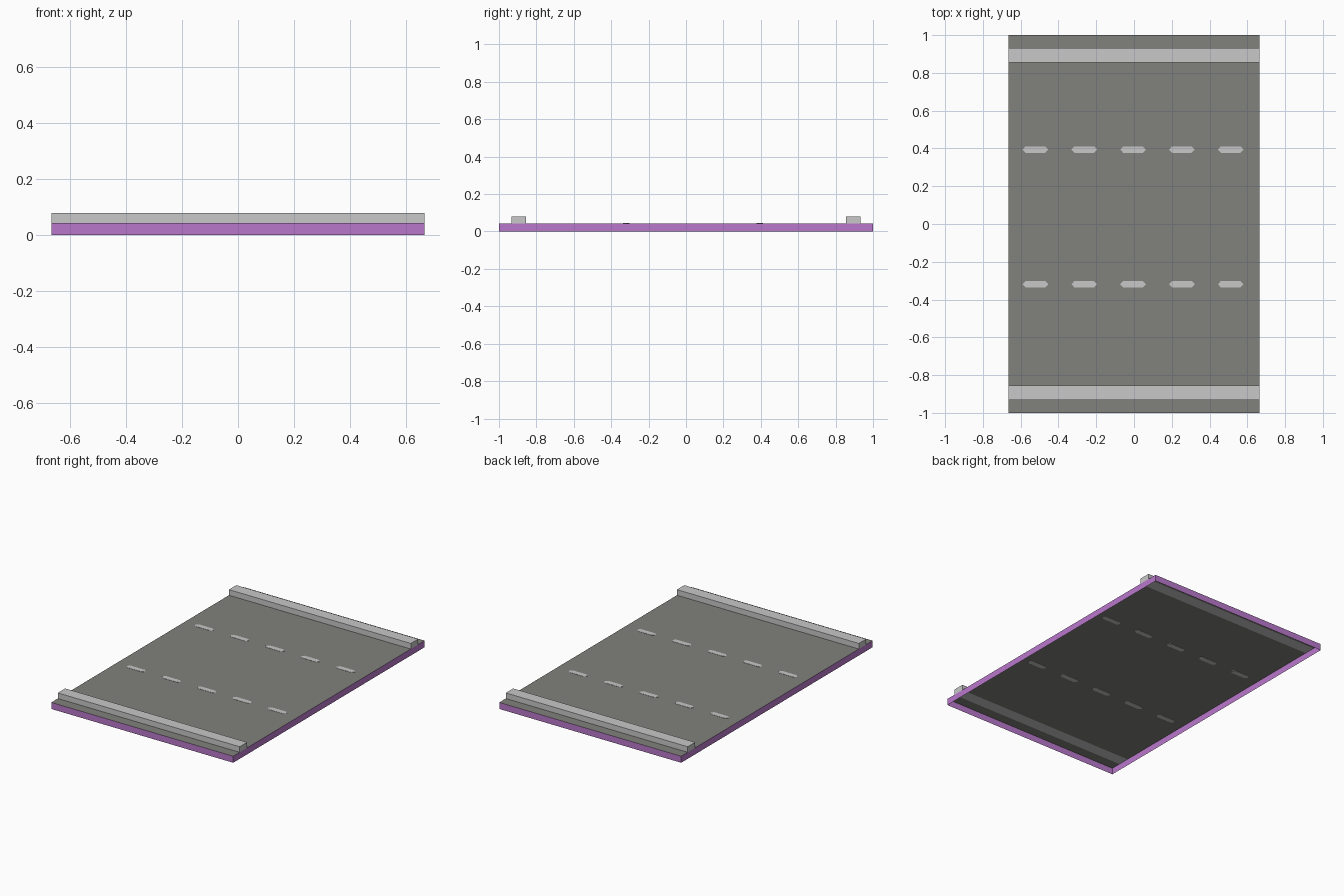
import bpy, bmesh

if "Cube" in bpy.data.objects:
    bpy.data.objects.remove(bpy.data.objects["Cube"])

HX, HY = 0.665, 1.0          # half width and half length
DECK, TOP = 0.043, 0.08      # road height, kerb top
K_IN, K_OUT = 0.855, 0.932   # kerb inner and outer y


def material(name, rgb):
    m = bpy.data.materials.new(name)
    m.diffuse_color = (*rgb, 1)
    m.use_nodes = True
    m.node_tree.nodes["Principled BSDF"].inputs["Base Color"].default_value = m.diffuse_color
    return m


asphalt = material("asphalt grey", (0.22, 0.22, 0.20))
pale = material("pale grey", (0.58, 0.58, 0.58))
purple = material("purple", (0.49, 0.19, 0.60))


def make(name, faces, mat):
    """Object from a list of polygons, each a list of points."""
    bm = bmesh.new()
    for f in faces:
        bm.faces.new([bm.verts.new(p) for p in f])
    bmesh.ops.remove_doubles(bm, verts=bm.verts, dist=1e-5)
    me = bpy.data.meshes.new(name)
    bm.to_mesh(me)
    bm.free()
    me.materials.append(mat)
    ob = bpy.data.objects.new(name, me)
    bpy.context.collection.objects.link(ob)
    return ob


def prism(name, outline, z0, z1, mat):
    """Closed prism from a counter-clockwise xy outline."""
    low = [(x, y, z0) for x, y in outline]
    high = [(x, y, z1) for x, y in outline]
    n = len(outline)
    sides = [[low[i], low[(i + 1) % n], high[(i + 1) % n], high[i]] for i in range(n)]
    return make(name, [low[::-1], high] + sides, mat)


def rect(y0, y1):
    return [(-HX, y0), (HX, y0), (HX, y1), (-HX, y1)]


# Road sheet, open where the kerbs sit
strips = [(-HY, -K_OUT), (-K_IN, K_IN), (K_OUT, HY)]
make("road_surface", [[(x, y, DECK) for x, y in rect(a, b)] for a, b in strips], asphalt)

# Thin skirt around the hollow underside
corners = rect(-HY, HY)
make("edge_skirt", [[(*corners[i], 0), (*corners[(i + 1) % 4], 0),
                     (*corners[(i + 1) % 4], DECK), (*corners[i], DECK)]
                    for i in range(4)], purple)

# Kerbs along both sides
prism("front_kerb", rect(-K_OUT, -K_IN), DECK, TOP, pale)
prism("back_kerb", rect(K_IN, K_OUT), DECK, TOP, pale)

# Lane dashes with pointed ends, showing on both faces of the sheet
for lane, cy in (("front", -0.319), ("back", 0.394)):
    for i in range(5):
        cx = -0.522 + 0.2585 * i
        shape = [(-0.068, 0), (-0.052, -0.017), (0.052, -0.017),
                 (0.068, 0), (0.052, 0.017), (-0.052, 0.017)]
        prism(f"{lane}_lane_dash_{i + 1}", [(cx + x, cy + y) for x, y in shape],
              DECK - 0.0015, DECK + 0.0015, pale)
